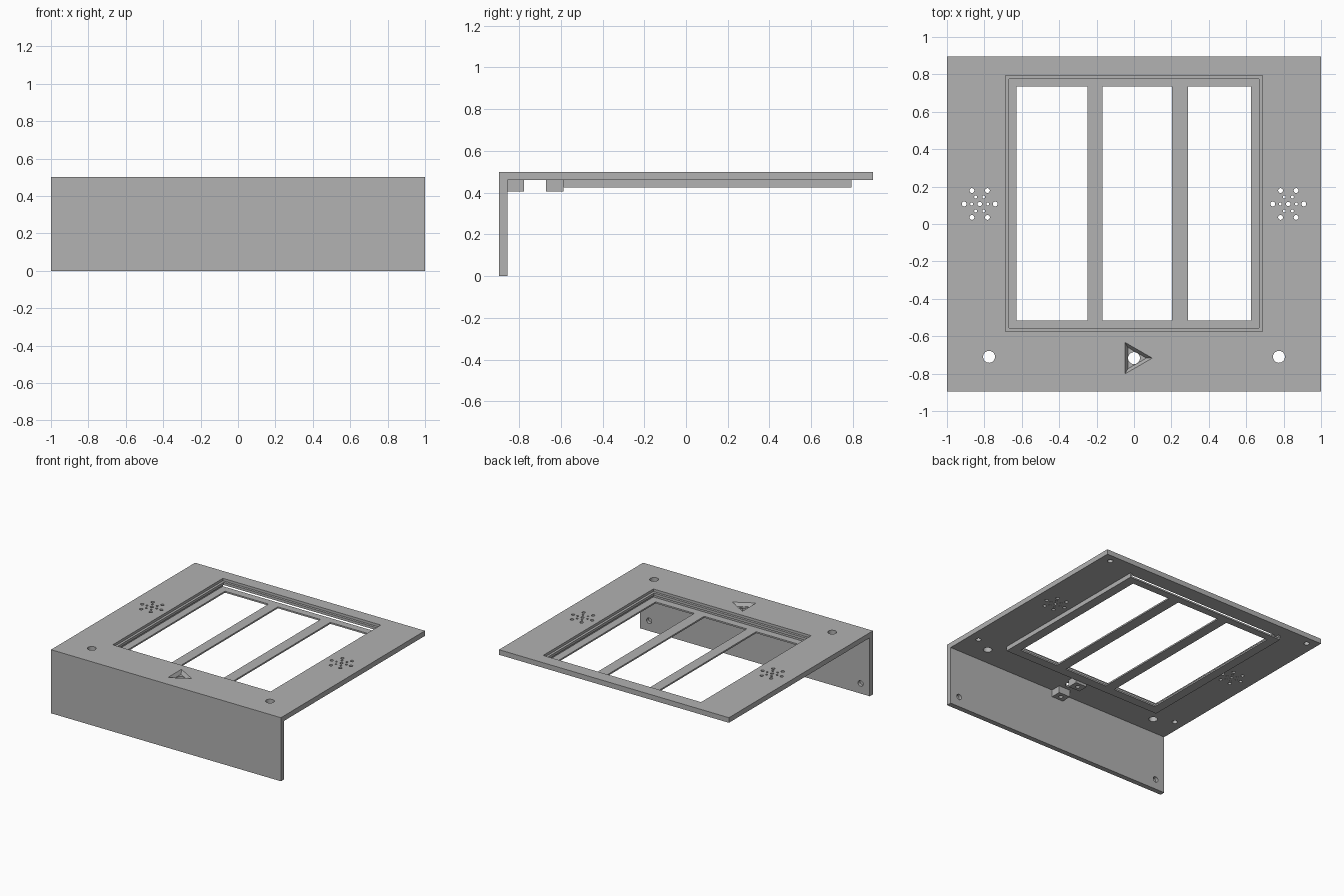
import bpy, bmesh, math
from mathutils import Matrix, Vector

if "Cube" in bpy.data.objects:
    bpy.data.objects.remove(bpy.data.objects["Cube"])

grey = bpy.data.materials.new("plain grey")
grey.diffuse_color = (0.445, 0.445, 0.445, 1)
grey.use_nodes = True
grey.node_tree.nodes["Principled BSDF"].inputs["Base Color"].default_value = grey.diffuse_color


def finish(name, bm):
    bmesh.ops.recalc_face_normals(bm, faces=bm.faces)
    mesh = bpy.data.meshes.new(name)
    bm.to_mesh(mesh)
    bm.free()
    mesh.materials.append(grey)
    ob = bpy.data.objects.new(name, mesh)
    bpy.context.collection.objects.link(ob)
    return ob


def prism(bm, low, high):
    """Solid between two matching outlines of 3D points."""
    a = [bm.verts.new(p) for p in low]
    b = [bm.verts.new(p) for p in high]
    n = len(a)
    bm.faces.new(a[::-1])
    bm.faces.new(b)
    for i in range(n):
        j = (i + 1) % n
        bm.faces.new((a[i], a[j], b[j], b[i]))


def box(bm, x0, x1, y0, y1, z0, z1):
    rect = [(x0, y0), (x1, y0), (x1, y1), (x0, y1)]
    prism(bm, [(x, y, z0) for x, y in rect], [(x, y, z1) for x, y in rect])


def ring(x, y, z, r, n):
    return [(x + r * math.cos(math.tau * i / n), y + r * math.sin(math.tau * i / n), z)
            for i in range(n)]


def hole(bm, x, y, r, z0, z1, n=24):
    prism(bm, ring(x, y, z0, r, n), ring(x, y, z1, r, n))


def cut(ob, bm):
    cutter = finish("cutter", bm)
    cutter.hide_render = True
    mod = ob.modifiers.new("cut", 'BOOLEAN')
    mod.operation, mod.solver, mod.object = 'DIFFERENCE', 'EXACT', cutter
    bpy.context.view_layer.objects.active = ob
    bpy.ops.object.modifier_apply(modifier=mod.name)
    bpy.data.objects.remove(cutter)


# Body: top plate and front panel as one L profile
profile = [(-.895, 0), (-.855, 0), (-.855, .46), (.895, .46), (.895, .5), (-.895, .5)]
bm = bmesh.new()
prism(bm, [(-1, y, z) for y, z in profile], [(1, y, z) for y, z in profile])
body = finish("body_panel", bm)

# Stepped screen opening
bm = bmesh.new()
box(bm, -.687, .687, -.575, .794, .48, .55)
cut(body, bm)
bm = bmesh.new()
box(bm, -.668, .668, -.556, .775, .40, .52)
cut(body, bm)

# Triangular tapered button pocket
bm = bmesh.new()
prism(bm, ring(0, -.717, .475, .066, 3), ring(0, -.717, .501, .099, 3))
cut(body, bm)

# Through holes: buttons and speaker grilles; blind screw holes
bm = bmesh.new()
hole(bm, 0, -.717, .032, .44, .52)
for s in (-1, 1):
    hole(bm, s * .775, -.71, .032, .44, .52)
    cx, cy = s * .825, .107
    hole(bm, cx, cy, .012, .44, .52, 16)
    for k in range(6):
        a = k * math.pi / 3
        for dist, r in ((.083, .013), (.043, .008)):
            hole(bm, cx + dist * math.cos(a), cy + dist * math.sin(a), r, .44, .52, 16)
    for y in (.83, -.64):
        hole(bm, s * .92, y, .02, .44, .485)
    low = [(x, -.88, z) for x, z, _ in ring(s * .92, .08, 0, .022, 24)]
    high = [(x, -.84, z) for x, _, z in low]
    prism(bm, low, high)
cut(body, bm)

# Screen tray under the plate, open at the back for sliding a panel in
bm = bmesh.new()
box(bm, -.70, .70, -.588, .794, .425, .46)
tray = finish("screen_tray", bm)
bm = bmesh.new()
box(bm, -.687, .687, -.575, .85, .437, .50)
cut(tray, bm)
bm = bmesh.new()
for x0, x1 in ((-.628, -.249), (-.168, .203), (.289, .626)):
    box(bm, x0, x1, -.516, .735, .40, .48)
cut(tray, bm)

# Switch mounting blocks beneath the button
blocks = []
for name, y0, y1 in (("front_block", -.858, -.775), ("rear_block", -.67, -.588)):
    bm = bmesh.new()
    box(bm, -.05, .05, y0, y1, .405, .46)
    block = finish(name, bm)
    bm = bmesh.new()
    hole(bm, 0, (y0 + y1) / 2, .016, .39, .445, 16)
    cut(block, bm)
    blocks.append(block)

for ob in [body, tray] + blocks:
    bpy.ops.object.select_all(action='DESELECT')
    ob.select_set(True)
    bpy.context.view_layer.objects.active = ob
    bpy.ops.object.shade_smooth_by_angle(angle=math.radians(30))
